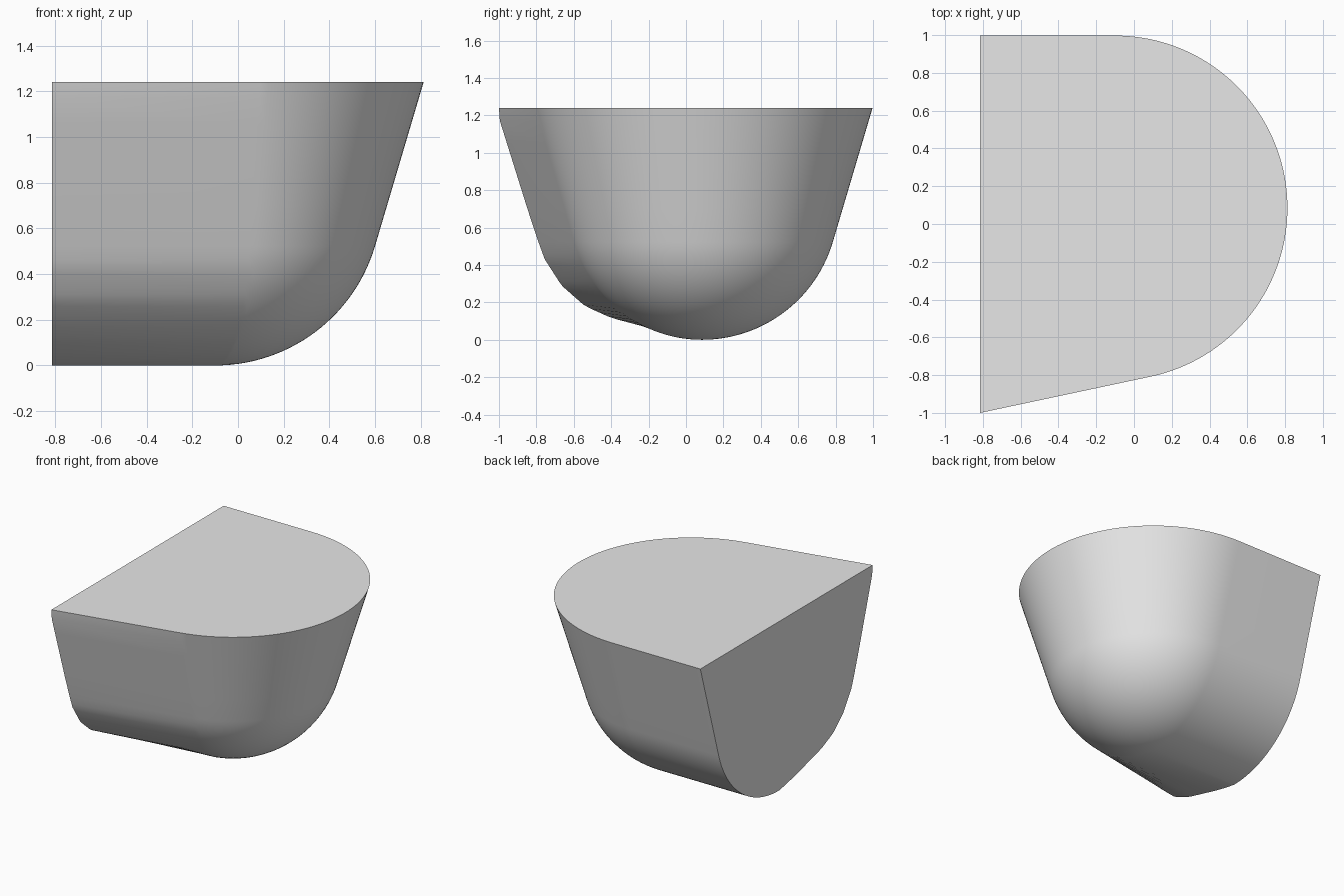
import bpy, bmesh
from math import sin, cos, tan, radians

if "Cube" in bpy.data.objects:
    bpy.data.objects.remove(bpy.data.objects["Cube"], do_unlink=True)

CX, CY = -0.10, 0.085          # axis of the rounded nose
LEFT, TOP = -0.815, 1.24       # flat end and rim height
BALL = 0.73                    # radius of the rounded bottom
DRAFT = radians(16.5)          # lean of the walls
SPLAY = radians(12.5)          # outward turn of the front wall
ARC_STEPS, BALL_STEPS = 72, 28

# Front half of the flat end, as (z, y) from keel to rim
END = [(0, CY), (0.015, 0), (0.045, -0.13), (0.08, -0.26), (0.117, -0.40),
       (0.18, -0.54), (0.29, -0.665), (0.43, -0.755), (0.58, -0.81),
       (1.17, -0.995), (TOP, -1.0)]


def end_y(z):
    for (z0, y0), (z1, y1) in zip(END, END[1:]):
        if z <= z1 + 1e-6:
            return y0 + (y1 - y0) * (z - z0) / (z1 - z0)
    return END[-1][1]


def wall_profile():
    """Radius and height: round bottom, then a straight leaning wall."""
    sweep = radians(90) - DRAFT
    pts = []
    for i in range(BALL_STEPS + 1):
        a = sweep * i / BALL_STEPS
        pts.append((BALL * sin(a), BALL * (1 - cos(a))))
    r0, z0 = pts[-1]
    for z in (0.7, 0.9, 1.05, 1.17, TOP):
        pts.append((r0 + (z - z0) * tan(DRAFT), z))
    return pts


def outline(r, z):
    """One level: back wall, round nose, splayed front wall."""
    pts = [(LEFT, CY + r, z)]
    start, stop = radians(90), radians(-90) + SPLAY
    for i in range(ARC_STEPS + 1):
        a = start + (stop - start) * i / ARC_STEPS
        pts.append((CX + r * cos(a), CY + r * sin(a), z))
    pts.append((LEFT, end_y(z), z))
    return pts


bm = bmesh.new()
rings = [[bm.verts.new(p) for p in outline(r, z)] for r, z in wall_profile()]

# Curved shell
for low, high in zip(rings, rings[1:]):
    for i in range(len(low) - 1):
        bm.faces.new((low[i], high[i], high[i + 1], low[i + 1]))

# Flat top and flat end
bm.faces.new(rings[-1])
bm.faces.new([r[0] for r in rings] + [r[-1] for r in reversed(rings)])

bmesh.ops.remove_doubles(bm, verts=bm.verts, dist=0.0001)
bmesh.ops.recalc_face_normals(bm, faces=bm.faces)
mesh = bpy.data.meshes.new("rounded_block")
bm.to_mesh(mesh)
bm.free()

# Single grey
grey = bpy.data.materials.new("light_grey")
grey.use_nodes = True
color = (0.8, 0.8, 0.8, 1)
grey.diffuse_color = color
grey.node_tree.nodes["Principled BSDF"].inputs["Base Color"].default_value = color
mesh.materials.append(grey)

block = bpy.data.objects.new("rounded_block", mesh)
bpy.context.collection.objects.link(block)
bpy.ops.object.select_all(action='DESELECT')
block.select_set(True)
bpy.context.view_layer.objects.active = block
bpy.ops.object.shade_smooth_by_angle(angle=radians(30))
